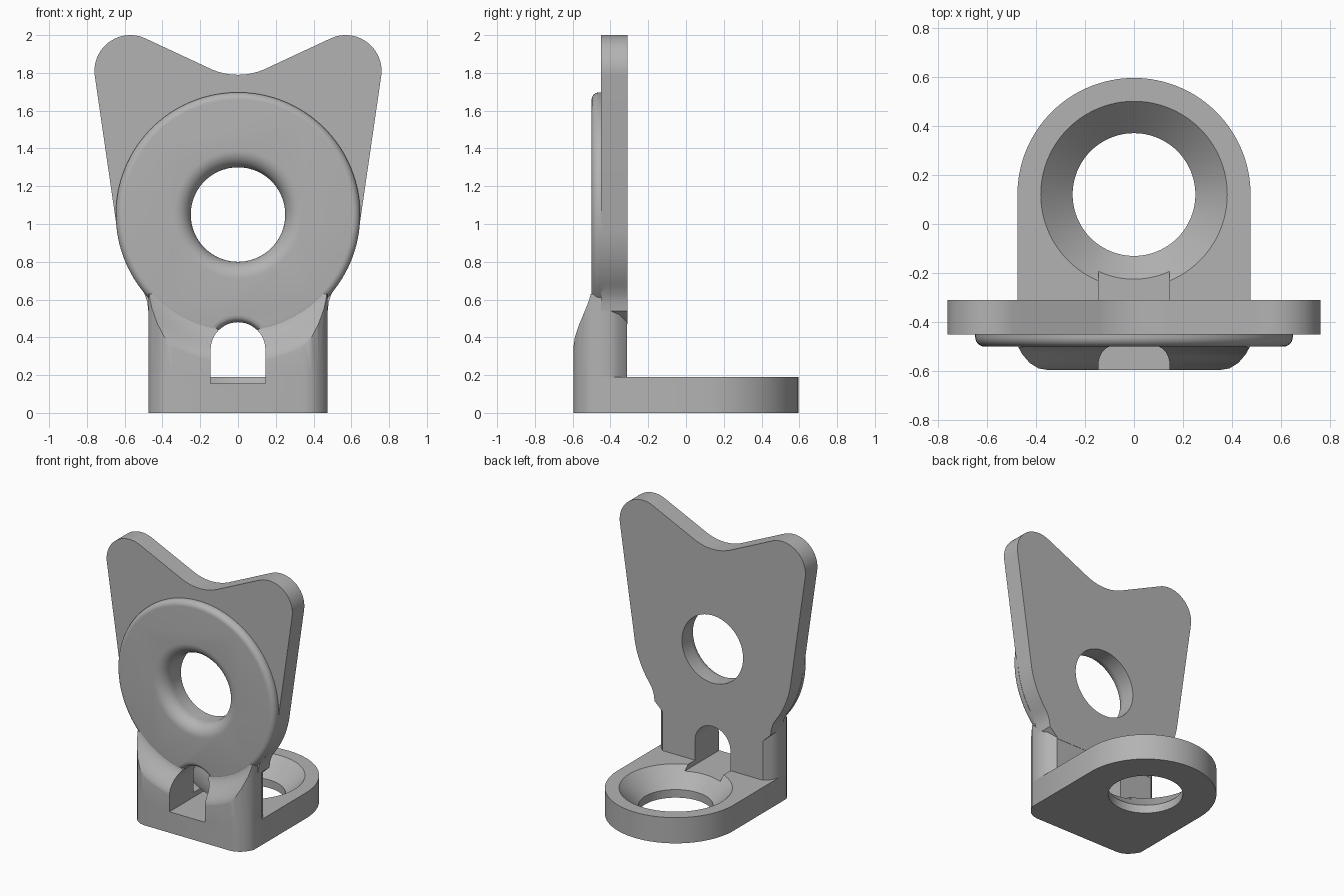
import bpy, bmesh
from math import sin, cos, pi, radians

cube = bpy.data.objects.get("Cube")
if cube:
    bpy.data.objects.remove(cube)

grey = bpy.data.materials.new("plain_grey")
grey.use_nodes = True
COLOUR = (0.45, 0.45, 0.45, 1)
grey.diffuse_color = COLOUR
grey.node_tree.nodes["Principled BSDF"].inputs["Base Color"].default_value = COLOUR

EYE_Z = 1.05      # centre height of the ring
BASE_Y = 0.12     # centre of the countersunk hole
FRONT, BACK = -0.595, -0.312


def arc(cx, cy, r, start, end, n):
    """Points on an arc, angles in degrees."""
    return [(cx + r * cos(radians(start + (end - start) * i / n)),
             cy + r * sin(radians(start + (end - start) * i / n))) for i in range(n + 1)]


def circle(cx, cy, r, n=96):
    return arc(cx, cy, r, 0, 360, n)[:-1]


def mirrored(half):
    """Close a right-hand outline with its mirror image."""
    return half + [(-x, y) for x, y in reversed(half) if abs(x) > 1e-6]


def loft(name, axis, rings):
    """Closed solid through (position, outline) rings stacked along y or z."""
    bm = bmesh.new()
    loops = []
    for d, pts in rings:
        loops.append([bm.verts.new((a, d, b) if axis == "Y" else (a, b, d)) for a, b in pts])
    n = len(loops[0])
    for lo, hi in zip(loops, loops[1:]):
        for i in range(n):
            j = (i + 1) % n
            bm.faces.new((lo[i], lo[j], hi[j], hi[i]))
    bm.faces.new(loops[0])
    bm.faces.new(loops[-1])
    bmesh.ops.recalc_face_normals(bm, faces=bm.faces)
    mesh = bpy.data.meshes.new(name)
    bm.to_mesh(mesh)
    bm.free()
    ob = bpy.data.objects.new(name, mesh)
    bpy.context.collection.objects.link(ob)
    mesh.materials.append(grey)
    return ob


def activate(ob):
    bpy.ops.object.select_all(action="DESELECT")
    ob.select_set(True)
    bpy.context.view_layer.objects.active = ob


def finish(ob, cutters):
    """Cut the part and shade it smooth with sharp edges."""
    activate(ob)
    for c in cutters:
        mod = ob.modifiers.new("cut", "BOOLEAN")
        mod.operation, mod.solver, mod.object = "DIFFERENCE", "EXACT", c
        bpy.ops.object.modifier_apply(modifier=mod.name)
    bpy.ops.object.shade_smooth_by_angle(angle=radians(32))


# Eye hole with a rounded front lip
lip = [(-0.41 - 0.09 * sin(a), 0.25 + 0.09 * (1 - cos(a)))
       for a in [pi / 2 * i / 10 for i in range(11)]]
eye_cutter = loft("eye_cutter", "Y", [(y, circle(0, EYE_Z, r)) for y, r in
                                      [(0, 0.25)] + lip + [(-0.8, 0.34)]])

# Arched slot and the soft edge over its crown
slot = [(-0.145, 0.155), (0.145, 0.155)] + arc(0, 0.335, 0.145, 0, 180, 24)
slot_cutter = loft("slot_cutter", "Y", [(-0.8, slot), (0, slot)])
crown = [(-0.455 - 0.045 * sin(a), 0.145 + 0.04 * (1 - cos(a)))
         for a in [pi / 2 * i / 6 for i in range(7)]] + [(-0.8, 0.185)]
crown_cutter = loft("crown_cutter", "Y", [
    (y, [(0, 0.335)] + arc(0, 0.335, r, 45, 135, 12)) for y, r in crown])

# Shoulder cutter: sweeps the pillar front back to the ring
shoulder = []
for i in range(13):
    t = i / 12
    shoulder.append((-0.497 - 0.099 * t * t * (3 - 2 * t), 0.6 + 0.19 * t))
shoulder_cutter = loft("shoulder_cutter", "Y", [
    (y, circle(0, EYE_Z, r, 128)) for y, r in shoulder + [(-0.8, 0.79)]])

# Countersunk hole in the foot
sink_cutter = loft("sink_cutter", "Z", [
    (z, circle(0, BASE_Y, r)) for z, r in
    [(-0.1, 0.25), (0.06, 0.25), (0.19, 0.38), (0.3, 0.49)]])

# Foot
front_corner = [(0.35, FRONT), (0.39, -0.588), (0.425, -0.566), (0.455, -0.531), (0.475, -0.495)]
foot_outline = mirrored(front_corner + arc(0, BASE_Y, 0.475, 0, 90, 32))
foot = loft("foot", "Z", [(0, foot_outline), (0.19, foot_outline)])
finish(foot, [sink_cutter, slot_cutter])

# Pillar with eased corners
post_outline = mirrored(front_corner + [(0.475, -0.40), (0.455, -0.355), (0.41, BACK)])
pillar = loft("pillar", "Z", [(0.19, post_outline), (0.63, post_outline)])
finish(pillar, [shoulder_cutter, slot_cutter, crown_cutter])

# Eared back plate
half = [(0.40, 0.47), (0.475, 0.54), (0.48, 0.585), (0.495, 0.63)]
half += arc(0, EYE_Z, 0.645, -36, -8, 14)
half += arc(0.57, 1.81, 0.19, -8, 115, 24)
half += arc(0, 2.14, 0.35, -65, -90, 10)
plate_outline = mirrored(half)
plate = loft("back_plate", "Y", [(-0.45, plate_outline), (-0.31, plate_outline)])
finish(plate, [eye_cutter, slot_cutter])

# Ring with a rounded rim
rim = [(-0.46 - 0.04 * sin(a), 0.607 + 0.04 * cos(a))
       for a in [pi / 2 * i / 8 for i in range(9)]]
ring = loft("ring", "Y", [(y, circle(0, EYE_Z, r, 128)) for y, r in [(-0.44, 0.647)] + rim])
finish(ring, [eye_cutter, slot_cutter, crown_cutter])

for c in (eye_cutter, slot_cutter, crown_cutter, shoulder_cutter, sink_cutter):
    bpy.data.objects.remove(c)
